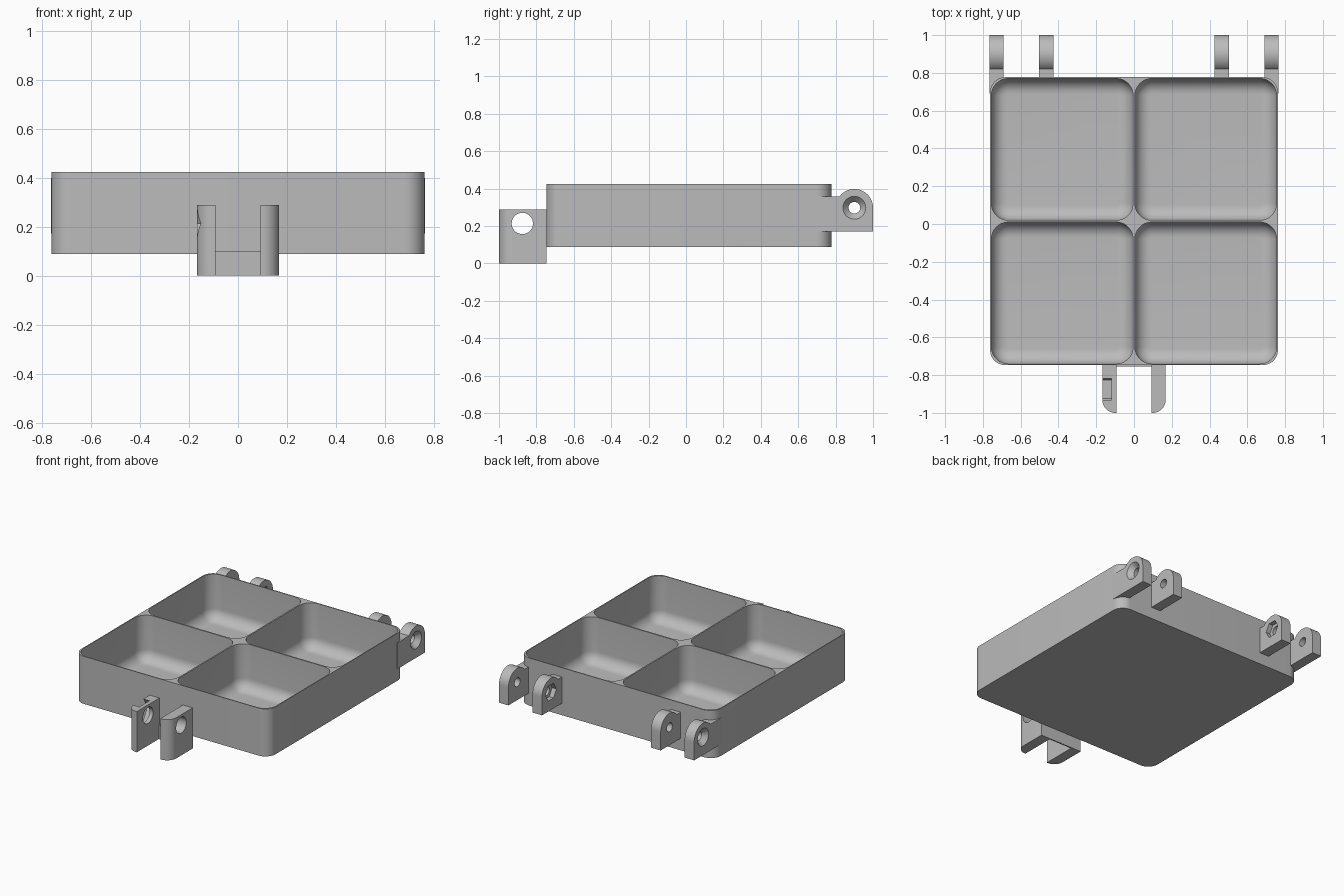
import bpy, bmesh
from math import sin, cos, pi, radians

if "Cube" in bpy.data.objects:
    bpy.data.objects.remove(bpy.data.objects["Cube"])

grey = bpy.data.materials.new("plain grey")
grey.use_nodes = True
grey.diffuse_color = (0.5, 0.5, 0.5, 1)
grey.node_tree.nodes["Principled BSDF"].inputs["Base Color"].default_value = (0.5, 0.5, 0.5, 1)


def loft(name, rings):
    """Closed solid through a list of matching point rings."""
    bm = bmesh.new()
    rows = [[bm.verts.new(p) for p in ring] for ring in rings]
    n = len(rows[0])
    for a, b in zip(rows, rows[1:]):
        for i in range(n):
            j = (i + 1) % n
            bm.faces.new((a[i], a[j], b[j], b[i]))
    bm.faces.new(rows[0][::-1])
    bm.faces.new(rows[-1])
    bmesh.ops.recalc_face_normals(bm, faces=bm.faces)
    mesh = bpy.data.meshes.new(name)
    bm.to_mesh(mesh)
    bm.free()
    mesh.materials.append(grey)
    ob = bpy.data.objects.new(name, mesh)
    bpy.context.collection.objects.link(ob)
    return ob


def arc(cx, cy, r, start, end, steps=12):
    angles = [radians(start + (end - start) * i / steps) for i in range(steps + 1)]
    return [(cx + r * cos(a), cy + r * sin(a)) for a in angles]


def rounded_square(cx, cy, half, r, z):
    pts = []
    for k, (sx, sy) in enumerate([(1, 1), (-1, 1), (-1, -1), (1, -1)]):
        c = half - r
        pts += arc(cx + sx * c, cy + sy * c, r, 90 * k, 90 * k + 90)
    return [(x, y, z) for x, y in pts]


def along_x(name, profile, x0, x1):
    return loft(name, [[(x, y, z) for y, z in profile] for x in (x0, x1)])


def drill(y, z, x0, r0, x1, r1, sides=40):
    """Round, conical or hexagonal cutter along x."""
    rings = []
    for x, r in ((x0, r0), (x1, r1)):
        rings.append([(x, y + r * cos(2 * pi * i / sides), z + r * sin(2 * pi * i / sides))
                      for i in range(sides)])
    return loft("cutter", rings)


def cut(ob, cutters):
    for c in cutters:
        c.hide_render = True
        mod = ob.modifiers.new("cut", 'BOOLEAN')
        mod.operation = 'DIFFERENCE'
        mod.solver = 'EXACT'
        mod.object = c
        bpy.context.view_layer.objects.active = ob
        bpy.ops.object.modifier_apply(modifier=mod.name)


def discard(cutters):
    for c in cutters:
        bpy.data.objects.remove(c)


parts = []
MID_Y, BOTTOM, TOP = 0.015, 0.088, 0.424

# Tray with four rounded compartments
tray = loft("tray", [rounded_square(0, MID_Y, 0.762, 0.08, z) for z in (BOTTOM, TOP)])
parts.append(tray)
FILLET, FLOOR = 0.08, 0.102
pockets = []
for sx in (-1, 1):
    for sy in (-1, 1):
        rings = []
        for i in range(11):
            a = i / 10 * pi / 2
            inset = FILLET * (1 - sin(a))
            rings.append(rounded_square(sx * 0.38, MID_Y + sy * 0.38, 0.375 - inset,
                                        0.09 - inset, FLOOR + FILLET * (1 - cos(a))))
        rings.append(rounded_square(sx * 0.38, MID_Y + sy * 0.38, 0.375, 0.09, TOP + 0.1))
        pockets.append(loft("pocket_cutter", rings))
cut(tray, pockets)

# Hinge lugs: outer ones countersunk outside, inner ones with a hex nut recess inside
PIN_Y, PIN_Z = 0.9, 0.298


def lug_profile(y0):
    return [(y0, 0.172), (1.0, 0.172)] + arc(PIN_Y, PIN_Z, 0.1, 0, 143, 24) + [(y0, 0.358)]


for s, side in ((1, "left"), (-1, "right")):
    outer = along_x("outer_hinge_lug_" + side, lug_profile(0.69), s * 0.69, s * 0.764)
    inner = along_x("inner_hinge_lug_" + side, lug_profile(0.772), s * 0.427, s * 0.502)
    bore = drill(PIN_Y, PIN_Z, s * 0.3, 0.031, s * 0.9, 0.031)
    sink = drill(PIN_Y, PIN_Z, s * 0.728, 0.029, s * 0.766, 0.063)
    nut = drill(PIN_Y, PIN_Z, s * 0.4, 0.06, s * 0.46, 0.06, 6)
    cut(outer, [bore, sink] + pockets)
    cut(inner, [bore, nut])
    discard([bore, sink, nut])
    parts += [outer, inner]
discard(pockets)

# Front latch: two cheeks with rounded outer corners and a cross bolt hole
BOLT_Y, BOLT_Z = -0.875, 0.214
bolt = drill(BOLT_Y, BOLT_Z, -0.3, 0.057, 0.3, 0.057)
nut = drill(BOLT_Y, BOLT_Z, -0.3, 0.1, -0.12, 0.1, 6)
for s, side in ((1, "left"), (-1, "right")):
    outline = [(0.092, -0.745), (0.092, -1.0)] + arc(0.098, -0.93, 0.07, -90, 0) + [(0.168, -0.745)]
    cheek = loft("latch_cheek_" + side, [[(s * x, y, z) for x, y in outline] for z in (0, 0.288)])
    cut(cheek, [bolt] + ([nut] if s < 0 else []))
    parts.append(cheek)
discard([bolt, nut])

# Thin plate joining the cheeks below the tray
web = [(-0.754, 0), (-0.745, 0), (-0.745, 0.1), (-0.754, 0.1)]
parts.append(along_x("latch_web", web, -0.166, 0.166))

# Smooth curves, sharp edges
bpy.ops.object.select_all(action='DESELECT')
for ob in parts:
    ob.select_set(True)
bpy.context.view_layer.objects.active = tray
bpy.ops.object.shade_smooth_by_angle(angle=radians(30))
